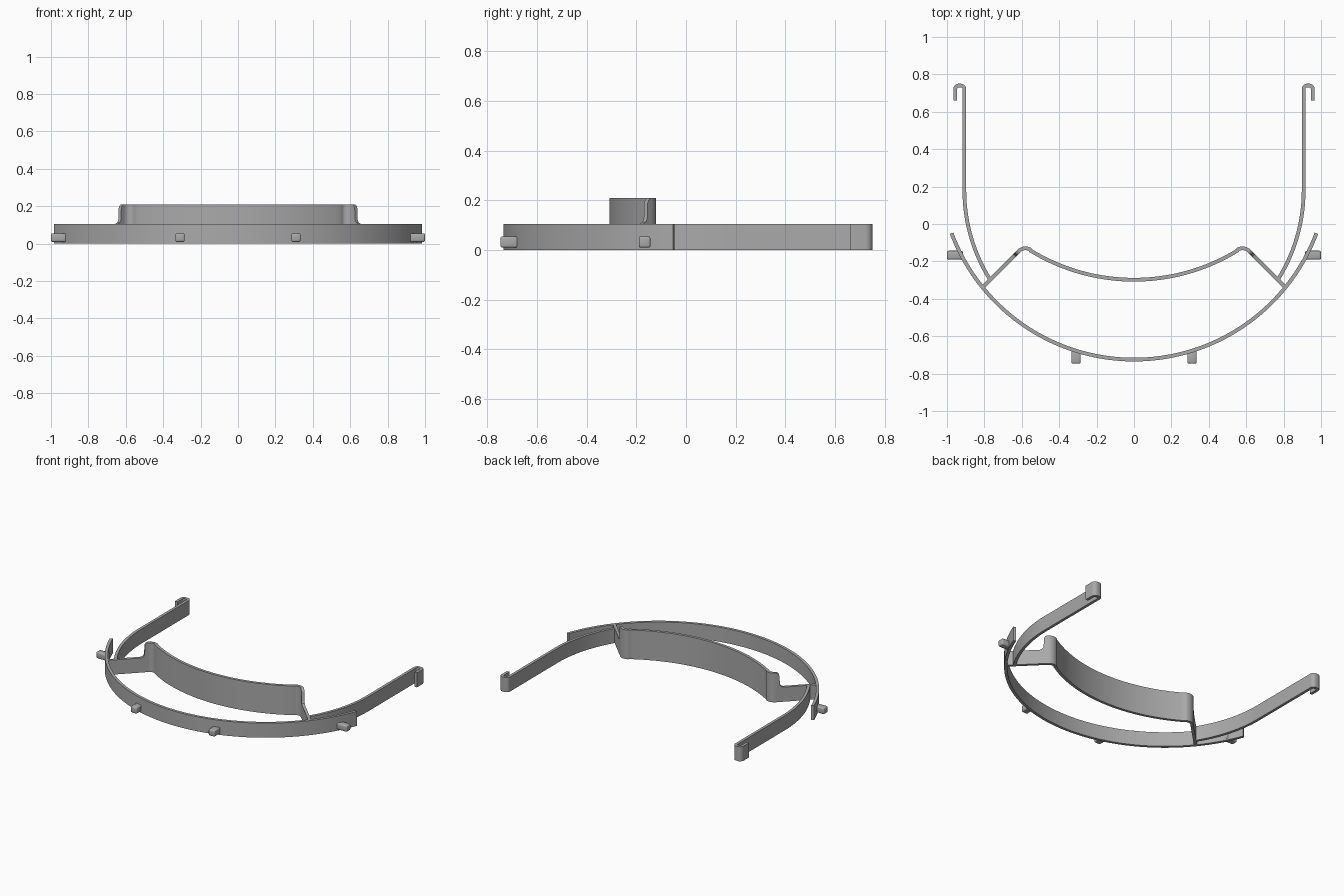
import bpy, bmesh
from math import sin, cos, radians, sqrt
from mathutils import Vector

cube = bpy.data.objects.get("Cube")
if cube:
    bpy.data.objects.remove(cube, do_unlink=True)

grey = bpy.data.materials.new("plain grey plastic")
grey.use_nodes = True
COLOUR = (0.4, 0.4, 0.4, 1)
grey.diffuse_color = COLOUR
grey.node_tree.nodes["Principled BSDF"].inputs["Base Color"].default_value = COLOUR

THICK, HIGH, TALL = 0.02, 0.105, 0.21


def finish(bm, name):
    bmesh.ops.recalc_face_normals(bm, faces=bm.faces)
    mesh = bpy.data.meshes.new(name)
    bm.to_mesh(mesh)
    bm.free()
    mesh.materials.append(grey)
    obj = bpy.data.objects.new(name, mesh)
    bpy.context.collection.objects.link(obj)
    bpy.ops.object.select_all(action="DESELECT")
    obj.select_set(True)
    bpy.context.view_layer.objects.active = obj
    bpy.ops.object.shade_smooth_by_angle(angle=radians(35))
    return obj


def arc(cx, cy, r, start, end, steps):
    """Points on a circle, angles in degrees."""
    angles = [radians(start + (end - start) * i / steps) for i in range(steps + 1)]
    return [(cx + r * cos(a), cy + r * sin(a)) for a in angles]


def ribbon(name, path, tops=None):
    """Upright strip following a plan path, with a top height per point."""
    pts = [Vector(p) for p in path]
    tops = tops or [HIGH] * len(pts)
    bm = bmesh.new()
    rings = []
    for i, p in enumerate(pts):
        before = (p - pts[i - 1]).normalized() if i else (pts[1] - p).normalized()
        after = (pts[i + 1] - p).normalized() if i < len(pts) - 1 else before
        t = (before + after).normalized()
        n = Vector((-t.y, t.x)) * (THICK / 2 / max(t.dot(before), 0.5))
        a, b = p + n, p - n
        rings.append([bm.verts.new((q.x, q.y, z)) for q, z in
                      ((a, 0), (b, 0), (b, tops[i]), (a, tops[i]))])
    for r, s in zip(rings, rings[1:]):
        for k in range(4):
            m = (k + 1) % 4
            bm.faces.new((r[k], r[m], s[m], s[k]))
    bm.faces.new(rings[0])
    bm.faces.new(rings[-1])
    return finish(bm, name)


def peg(name, x0, x1, y0, y1):
    """Small rounded block that holds the visor sheet."""
    bm = bmesh.new()
    bmesh.ops.create_cube(bm, size=1)
    for v in bm.verts:
        v.co = ((x0 + x1) / 2 + v.co.x * (x1 - x0),
                (y0 + y1) / 2 + v.co.y * (y1 - y0), 0.032 + v.co.z * 0.046)
    bmesh.ops.bevel(bm, geom=bm.edges[:], offset=0.009, segments=3,
                    profile=0.5, affect="EDGES")
    return finish(bm, name)


# Front visor bow
ribbon("front_bow", arc(0, 0.317, 1.042, 200.6, 339.4, 72))

# Forehead band: centre arc, rounded corner, then a lower strut on each side
half = arc(0, 0.761, 1.059, -90, -58.6, 20) + arc(0.58, -0.18, 0.05, 118, 45, 10)
half_tops = [TALL] * len(half)
step = [(0.622, 0.207), (0.628, 0.2), (0.631, 0.188), (0.633, 0.127),
        (0.638, 0.113), (0.649, HIGH), (0.802, HIGH)]
for x, z in step:
    half.append((x, 0.47 - x))
    half_tops.append(z)
mirrored = [(-x, y) for x, y in half[:0:-1]]
ribbon("forehead_band", mirrored + half, half_tops[:0:-1] + half_tops)

# Temple arms with hooked ends
arm = arc(0.01, 0.18, 0.897, -32, 0, 24)
arm += arc(0.925, 0.722, 0.018, 180, 90, 6) + arc(0.938, 0.722, 0.018, 90, 0, 6)
arm.append((0.956, 0.66))
for side, s in (("left", 1), ("right", -1)):
    ribbon(side + "_temple_arm", [(s * x, y) for x, y in arm])
    # Pegs on the outside of the bow
    a, b = sorted((s * 0.285, s * 0.335))
    peg(side + "_front_peg", a, b, -0.747, -0.675)
    a, b = sorted((s * 0.915, s))
    peg(side + "_side_peg", a, b, -0.19, -0.143)
